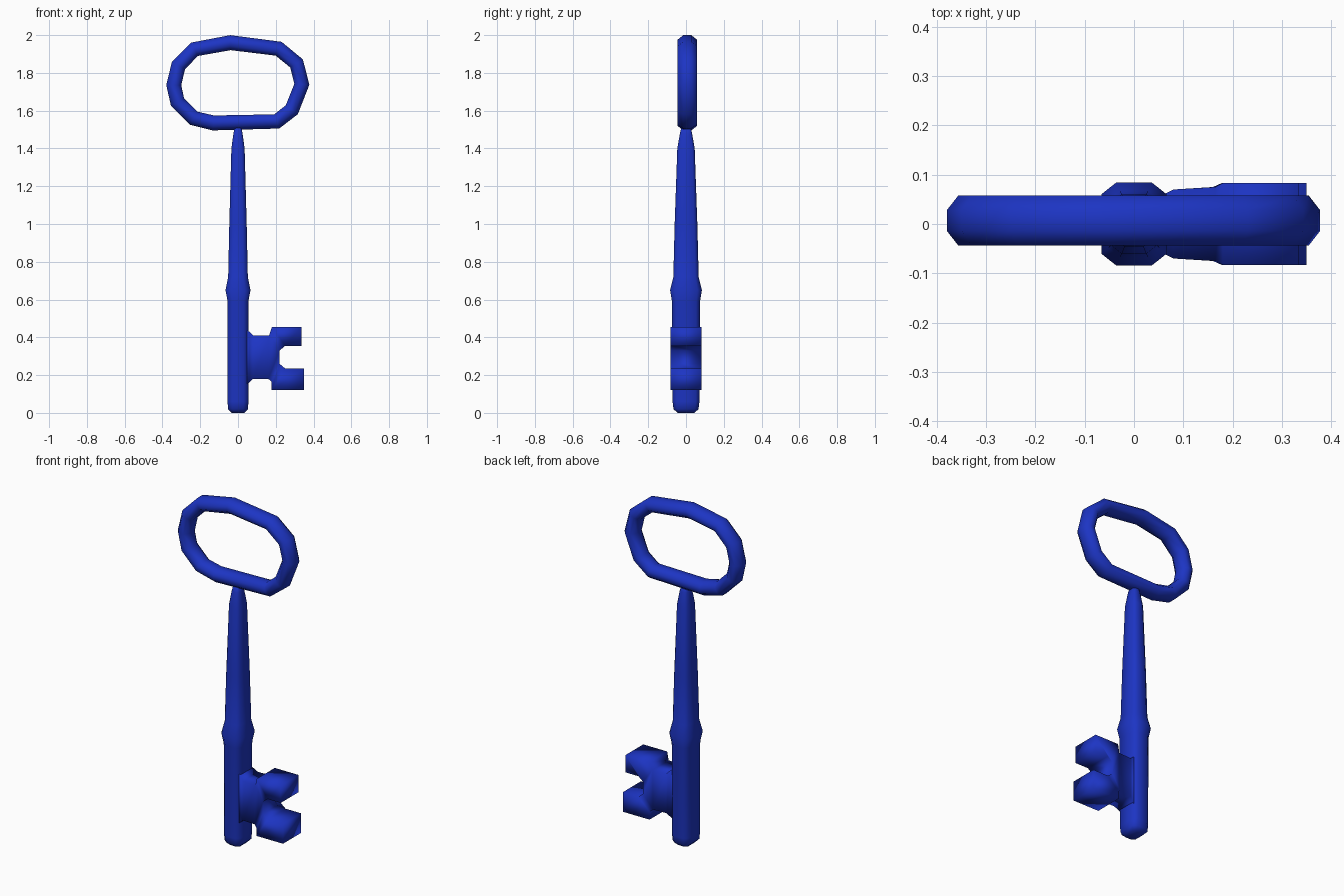
import bpy
from math import cos, sin, pi
from mathutils import Vector

if "Cube" in bpy.data.objects:
    bpy.data.objects.remove(bpy.data.objects["Cube"])

blue = bpy.data.materials.new("blue_paint")
blue.diffuse_color = (0.012, 0.035, 0.55, 1)
blue.use_nodes = True
blue.node_tree.nodes["Principled BSDF"].inputs["Base Color"].default_value = blue.diffuse_color


def add_mesh(name, verts, faces):
    mesh = bpy.data.meshes.new(name)
    mesh.from_pydata(verts, [], faces)
    mesh.materials.append(blue)
    mesh.shade_smooth()
    obj = bpy.data.objects.new(name, mesh)
    bpy.context.collection.objects.link(obj)
    return obj


def bridge(rings, closed):
    """Join equal-sized rings with quads; cap the ends if not closed."""
    n, m = len(rings[0]), len(rings)
    verts = [v for ring in rings for v in ring]
    faces = []
    for i in range(m if closed else m - 1):
        a, b = i * n, (i + 1) % m * n
        faces += [(a + k, a + (k + 1) % n, b + (k + 1) % n, b + k) for k in range(n)]
    if not closed:
        faces += [tuple(reversed(range(n))), tuple(range((m - 1) * n, m * n))]
    return verts, faces


# Shaft: chamfered eight-sided section, (z, half width x, half depth y)
section = [(1, -.72), (1, .72), (.55, 1), (-.55, 1),
           (-1, .72), (-1, -.72), (-.55, -1), (.55, -1)]
levels = [(0, .035, .045), (.02, .053, .066), (.06, .055, .071), (.59, .055, .074),
          (.65, .066, .084), (.72, .052, .067), (1.0, .046, .060),
          (1.4, .035, .046), (1.48, .024, .032), (1.52, .016, .022)]
add_mesh("shaft", *bridge([[(u * rx, v * ry, z) for u, v in section]
                           for z, rx, ry in levels], False))

# Bow: octagonal tube swept round an irregular oval, (x, z) centre line
path = [(-.04, 1.960), (-.23, 1.925), (-.315, 1.84), (-.34, 1.735), (-.32, 1.645),
        (-.235, 1.56), (-.13, 1.535), (.205, 1.543), (.285, 1.605), (.338, 1.74),
        (.31, 1.85), (.215, 1.928)]
pts = [Vector((x, 0.007, z)) for x, z in path]
rings = []
for i, p in enumerate(pts):
    t = ((p - pts[i - 1]).normalized()
         + (pts[(i + 1) % len(pts)] - p).normalized()).normalized()
    out = Vector((-t.z, 0, t.x)) * .043
    side = Vector((0, .055, 0))
    rings.append([p + out * cos(a) + side * sin(a)
                  for a in [(k + .5) * pi / 4 for k in range(8)]])
bow = add_mesh("bow", *bridge(rings, True))

# Bit: two-toothed outline, (x, z, half depth y)
outline = [(.03, .14, .055), (.06, .16, .06), (.08, .18, .07), (.16, .18, .075),
           (.178, .165, .083), (.178, .12, .083), (.35, .12, .083), (.35, .235, .083),
           (.25, .235, .083), (.22, .26, .083), (.22, .33, .083), (.25, .355, .083),
           (.335, .355, .083), (.335, .455, .083), (.18, .455, .083), (.165, .41, .075),
           (.08, .41, .07), (.06, .43, .06), (.03, .45, .055)]
panels = [(0, 1, 17, 18), (1, 2, 16, 17), (2, 3, 15, 16), (3, 9, 10, 15),
          (3, 4, 9), (4, 5, 6, 7, 8, 9), (15, 10, 14), (10, 11, 12, 13, 14)]
n = len(outline)
verts = [(x, s * y, z) for s in (-1, 1) for x, z, y in outline]
faces = panels + [tuple(n + k for k in reversed(f)) for f in panels]
faces += [((k + 1) % n, k, n + k, n + (k + 1) % n) for k in range(n)]
add_mesh("bit", verts, faces)

# Make face directions consistent
import bmesh
for obj in bpy.context.collection.objects:
    bm = bmesh.new()
    bm.from_mesh(obj.data)
    bmesh.ops.recalc_face_normals(bm, faces=bm.faces)
    bm.to_mesh(obj.data)
    bm.free()
